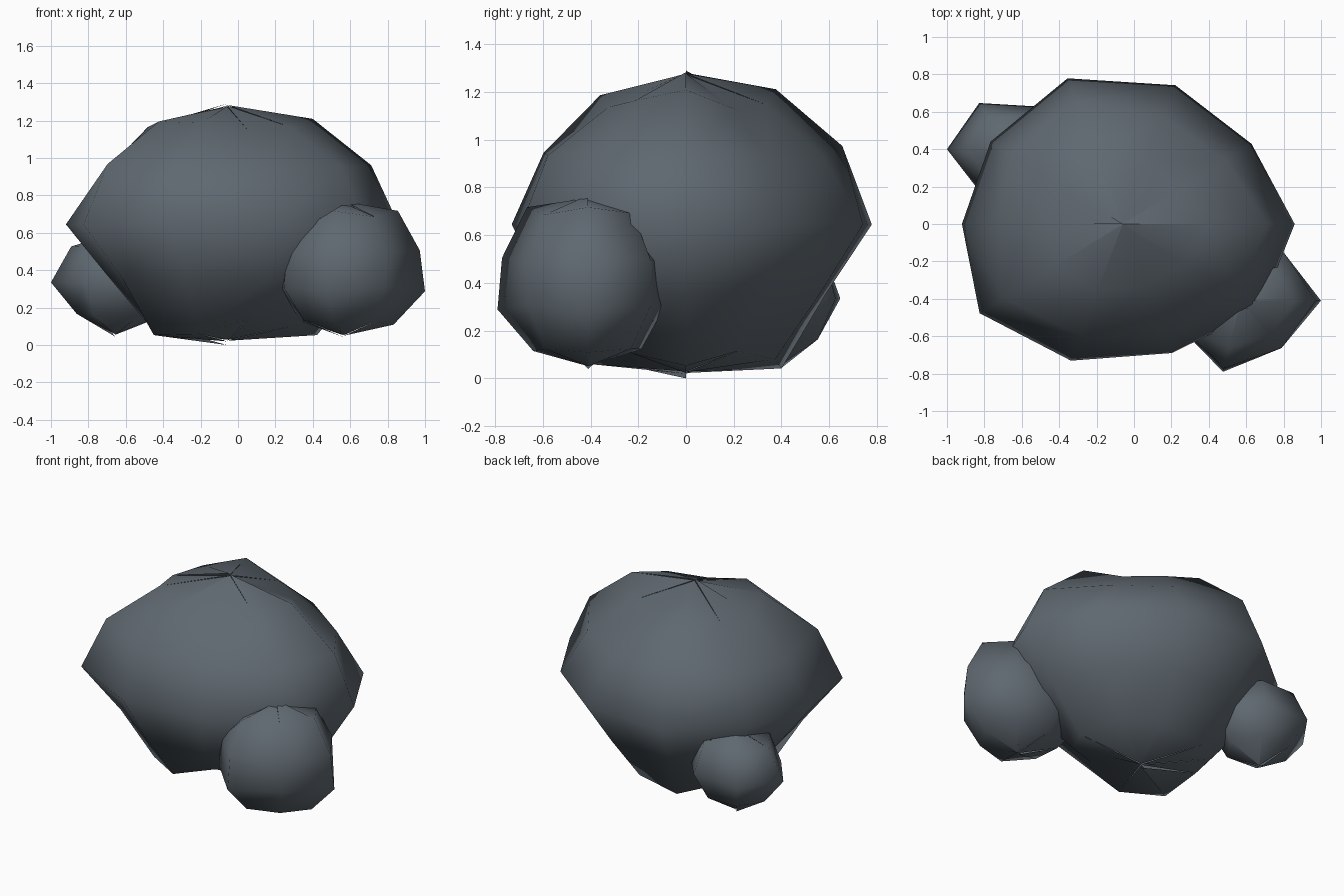
import bpy, bmesh, math

stone = bpy.data.materials.new("slate grey")
stone.diffuse_color = (0.115, 0.14, 0.163, 1)


def boulder(name, centre, radii, rows, top, bottom):
    """Coarse cracked ball. Each row lists a radial factor per side, bottom row
    first; top and bottom give one pole factor per wedge, leaving small cracks."""
    bm = bmesh.new()
    n, segments = len(rows), len(top)

    def place(lat, lon, f):
        return bm.verts.new((
            centre[0] + radii[0] * f * math.cos(lat) * math.cos(lon),
            centre[1] + radii[1] * f * math.cos(lat) * math.sin(lon),
            centre[2] + radii[2] * f * math.sin(lat)))

    rings = []
    for r, row in enumerate(rows):
        lat = math.pi * ((r + 1) / (n + 1) - 0.5)
        rings.append([place(lat, math.tau * s / segments, f) for s, f in enumerate(row)])
    for s in range(segments):
        t = (s + 1) % segments
        low = place(-math.pi / 2, 0, bottom[s])
        high = place(math.pi / 2, 0, top[s])
        bm.faces.new((low, rings[0][t], rings[0][s]))
        bm.faces.new((high, rings[-1][s], rings[-1][t]))
        for a, b in zip(rings, rings[1:]):
            bm.faces.new((a[s], a[t], b[t], b[s]))
    mesh = bpy.data.meshes.new(name)
    bm.to_mesh(mesh)
    bm.free()
    mesh.materials.append(stone)
    ob = bpy.data.objects.new(name, mesh)
    bpy.context.collection.objects.link(ob)
    bpy.ops.object.select_all(action='DESELECT')
    ob.select_set(True)
    bpy.context.view_layer.objects.active = ob
    bpy.ops.object.shade_smooth_by_angle(angle=math.radians(85))
    return ob


# Large central boulder
boulder("large_boulder", (-0.06, 0, 0.645), (0.91, 0.78, 0.645), [
    [1.06, 0.95, 1.01, 1.08, 0.98, 0.94, 1.06, 1.05, 0.90, 0.97],
    [0.92, 0.83, 0.88, 0.91, 0.88, 0.82, 0.88, 0.90, 0.90, 0.92],
    [1.01, 0.935, 1.00, 1.05, 0.96, 0.945, 1.04, 0.985, 0.93, 1.00],
    [0.98, 0.86, 0.89, 1.02, 0.93, 0.84, 1.00, 0.93, 0.90, 0.95],
    [1.01, 0.87, 0.90, 1.015, 0.94, 0.93, 0.985, 0.97, 0.88, 0.93]],
    top=[0.98, 0.975, 0.98, 0.985, 1.0, 0.98, 0.975, 0.98, 0.985, 0.99],
    bottom=[0.955, 0.96, 0.955, 0.965, 0.97, 1.0, 0.97, 0.955, 0.96, 0.965])

# Smaller boulder at the front right
boulder("front_boulder", (0.57, -0.41, 0.40), (0.445, 0.41, 0.36), [
    [1.00, 0.95, 0.95, 0.95, 0.92, 0.98, 0.95],
    [1.015, 0.86, 0.85, 0.93, 0.85, 1.00, 0.83],
    [0.95, 0.86, 0.82, 0.84, 0.81, 0.95, 0.83],
    [1.09, 1.00, 0.83, 1.02, 0.82, 1.09, 0.98]],
    top=[0.99, 1.02, 1.0, 1.02, 0.98, 0.99, 1.02],
    bottom=[0.97, 0.96, 0.97, 1.0, 0.97, 0.96, 0.97])

# Smallest boulder at the back left
boulder("back_boulder", (-0.655, 0.40, 0.335), (0.345, 0.285, 0.28), [
    [0.95, 0.87, 0.87, 0.85, 0.92, 0.95],
    [1.00, 0.92, 1.00, 1.00, 0.95, 1.00],
    [1.00, 1.00, 1.00, 0.97, 1.00, 1.00]],
    top=[0.95, 0.94, 0.93, 0.94, 0.95, 0.96],
    bottom=[1.0, 0.98, 1.04, 0.99, 1.0, 0.98])
